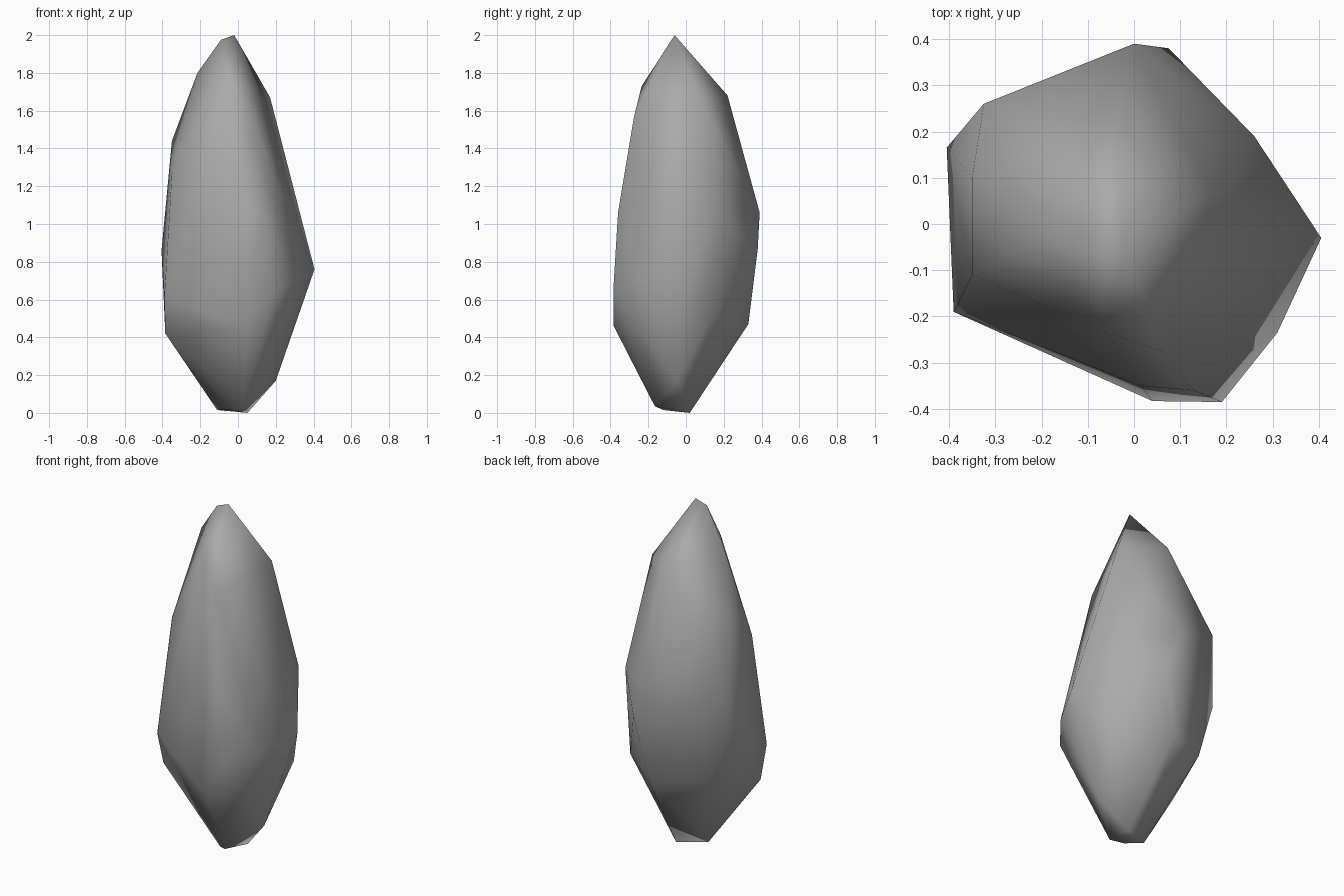
import bpy
import bmesh
from mathutils import Vector

default_cube = bpy.data.objects.get("Cube")
if default_cube:
    bpy.data.objects.remove(default_cube, do_unlink=True)


def make_material(name, colour):
    material = bpy.data.materials.new(name)
    material.use_nodes = True
    material.diffuse_color = colour
    shader = next(n for n in material.node_tree.nodes if n.type == "BSDF_PRINCIPLED")
    shader.inputs["Base Color"].default_value = colour
    shader.inputs["Roughness"].default_value = 0.8
    return material


def convex_stone(name, corner_groups, scale, material):
    """Wrap the corners in one convex, softly shaded shell."""
    shell = bmesh.new()
    for corners in corner_groups.values():
        for corner in corners:
            shell.verts.new(Vector(corner) * scale)
    bmesh.ops.convex_hull(shell, input=shell.verts)
    # Remove any corner that fell inside the shell
    loose = [vert for vert in shell.verts if not vert.link_faces]
    bmesh.ops.delete(shell, geom=loose, context="VERTS")
    bmesh.ops.recalc_face_normals(shell, faces=shell.faces)
    for face in shell.faces:
        face.smooth = True
    mesh = bpy.data.meshes.new(name)
    shell.to_mesh(mesh)
    shell.free()
    mesh.materials.append(material)
    stone = bpy.data.objects.new(name, mesh)
    bpy.context.collection.objects.link(stone)
    return stone


# Corners of the stone in hundredths, grouped by height
stone_corners = {
    "foot": [(-11, -5, 1.5), (5, 2, 0), (3, -16.5, 3.5), (-3, -12, 1.5), (20, -4.5, 17)],
    "lower_belly": [(-38.5, -14, 42), (4, -38.3, 46), (0, 33, 47), (27, 13, 50), (-28, 20, 50)],
    "belly": [(-39, -19, 61), (19, -38.5, 65), (31, -23.5, 70), (40.5, -3, 76),
              (-40.5, 16.5, 86), (7.5, 38, 87)],
    "upper_belly": [(1.5, -35, 104), (26, 19, 103), (0, 39, 106), (13, -36, 106), (30.5, 0, 112)],
    "shoulder": [(-32.5, 26, 123), (-35, -11, 127), (-35, 10, 144), (6, -27.5, 157)],
    "neck": [(17, 7, 167), (-5, 22, 168), (-6, -23.5, 173), (-21.5, -3, 180)],
    "tip": [(-9, -6.5, 197.5), (-2, -6, 200)],
}

stone_grey = make_material("stone_grey", (0.4, 0.4, 0.4, 1))
convex_stone("stone", stone_corners, 0.01, stone_grey)
